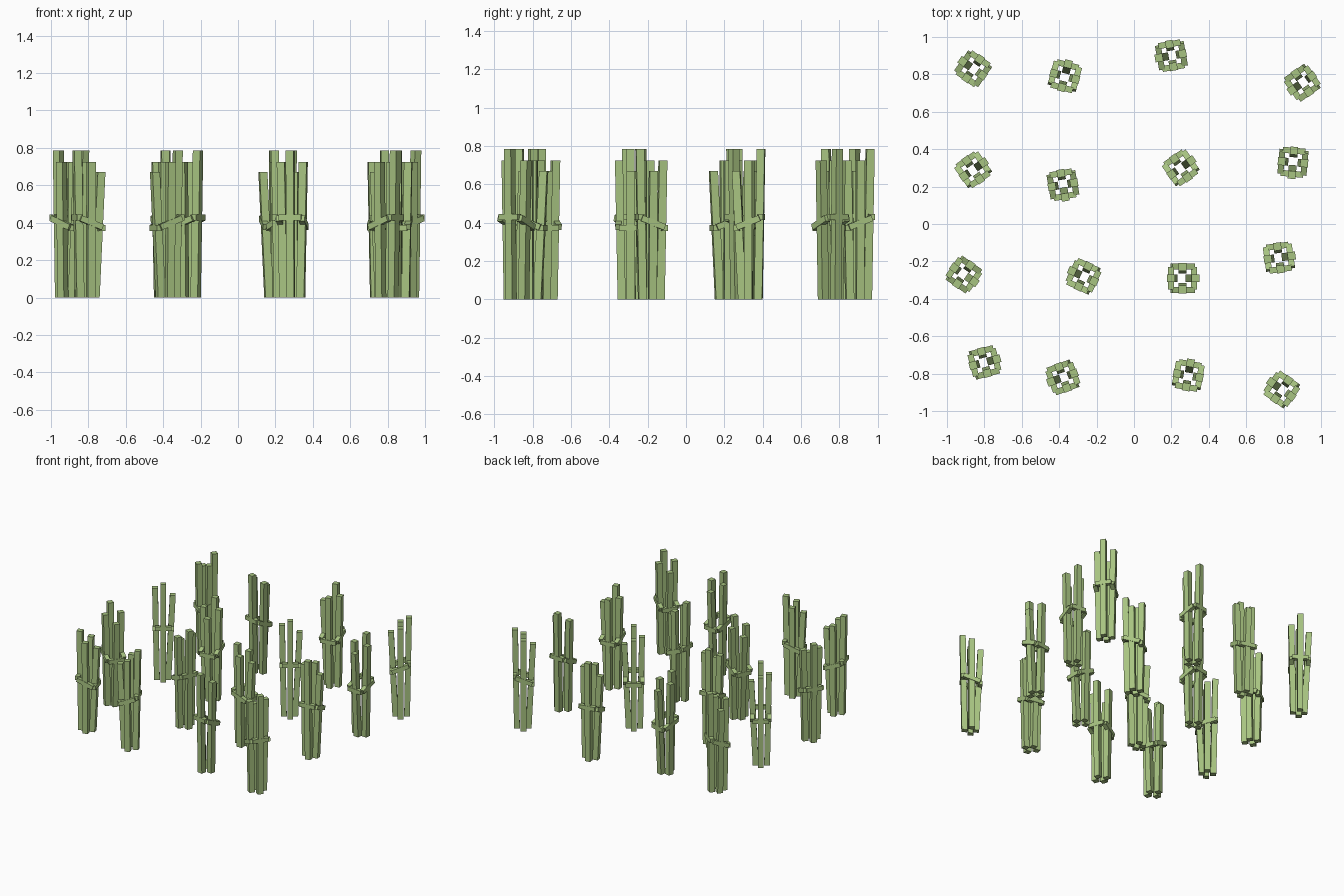
import bpy, bmesh
from math import radians
from mathutils import Matrix, Vector

cube = bpy.data.objects.get("Cube")
if cube:
    bpy.data.objects.remove(cube, do_unlink=True)

green = bpy.data.materials.new("cane_green")
green.use_nodes = True
color = (0.39, 0.55, 0.22, 1)
green.diffuse_color = color
green.node_tree.nodes["Principled BSDF"].inputs["Base Color"].default_value = color

CANE = 0.042
TIE = 0.032
# height, foot radius and top radius of each kind of cane
TALL = (0.785, 0.048, 0.062)
MIDDLE = (0.725, 0.046, 0.06)
SHORT = (0.67, 0.036, 0.068)


def bar(bm, a, b, size, side, up):
    """Square bar from a to b, with end caps spanned by side and up."""
    rings = []
    for p in (a, b):
        rings.append([bm.verts.new(Vector(p) + size / 2 * (Vector(side) * i + Vector(up) * j))
                      for i, j in ((-1, -1), (1, -1), (1, 1), (-1, 1))])
    bm.faces.new(rings[0][::-1])
    bm.faces.new(rings[1])
    for k in range(4):
        n = (k + 1) % 4
        bm.faces.new((rings[0][k], rings[0][n], rings[1][n], rings[1][k]))


def make_object(name, bm, matrix):
    bmesh.ops.recalc_face_normals(bm, faces=bm.faces)
    mesh = bpy.data.meshes.new(name)
    bm.to_mesh(mesh)
    bm.free()
    mesh.materials.append(green)
    obj = bpy.data.objects.new(name, mesh)
    obj.matrix_world = matrix
    bpy.context.collection.objects.link(obj)


def canes(matrix, short_turns):
    # four canes leaning outward, the short one some quarter turns from the tall one
    bm = bmesh.new()
    kinds = [TALL, MIDDLE, MIDDLE, MIDDLE]
    kinds[short_turns] = SHORT
    for k, (height, foot, top) in enumerate(kinds):
        out = Matrix.Rotation(radians(90 * k), 3, 'Z') @ Vector((1, 0, 0))
        across = Vector((-out.y, out.x, 0))
        bar(bm, out * foot, out * top + Vector((0, 0, height)), CANE, out, across)
    make_object("canes", bm, matrix)


def ties(matrix):
    # two sloping ties along the bundle and two level ties across it
    bm = bmesh.new()
    r, half, mid, rise = 0.062, 0.06, 0.4, 0.024
    slope = Vector((-rise, 0, half)).normalized()
    for s in (-1, 1):
        bar(bm, (-half, s * r, mid - rise), (half, s * r, mid + rise), TIE, (0, 1, 0), slope)
        z = mid + s * rise * 1.2
        bar(bm, (s * r, -half, z), (s * r, half, z), TIE, (1, 0, 0), (0, 0, 1))
    make_object("ties", bm, matrix)


# bundle position, direction of the tall cane in degrees, quarter turns to the short cane
bundles = (
    (-0.86, 0.83, 55, 1), (-0.37, 0.79, -105, 2), (0.20, 0.90, 100, 1), (0.90, 0.755, 35, 2),
    (-0.86, 0.29, -55, 1), (-0.38, 0.21, 100, 2), (0.25, 0.30, -55, 1), (0.85, 0.33, 85, 2),
    (-0.91, -0.27, 145, 2), (-0.27, -0.28, -25, 2), (0.26, -0.29, 180, 2), (0.775, -0.18, -82, 1),
    (-0.80, -0.74, 195, 2), (-0.38, -0.82, 20, 2), (0.29, -0.81, -100, 2), (0.79, -0.885, -35, 2),
)
for x, y, angle, short_turns in bundles:
    matrix = Matrix.Translation((x, y, 0)) @ Matrix.Rotation(radians(angle), 4, 'Z')
    canes(matrix, short_turns)
    ties(matrix)
